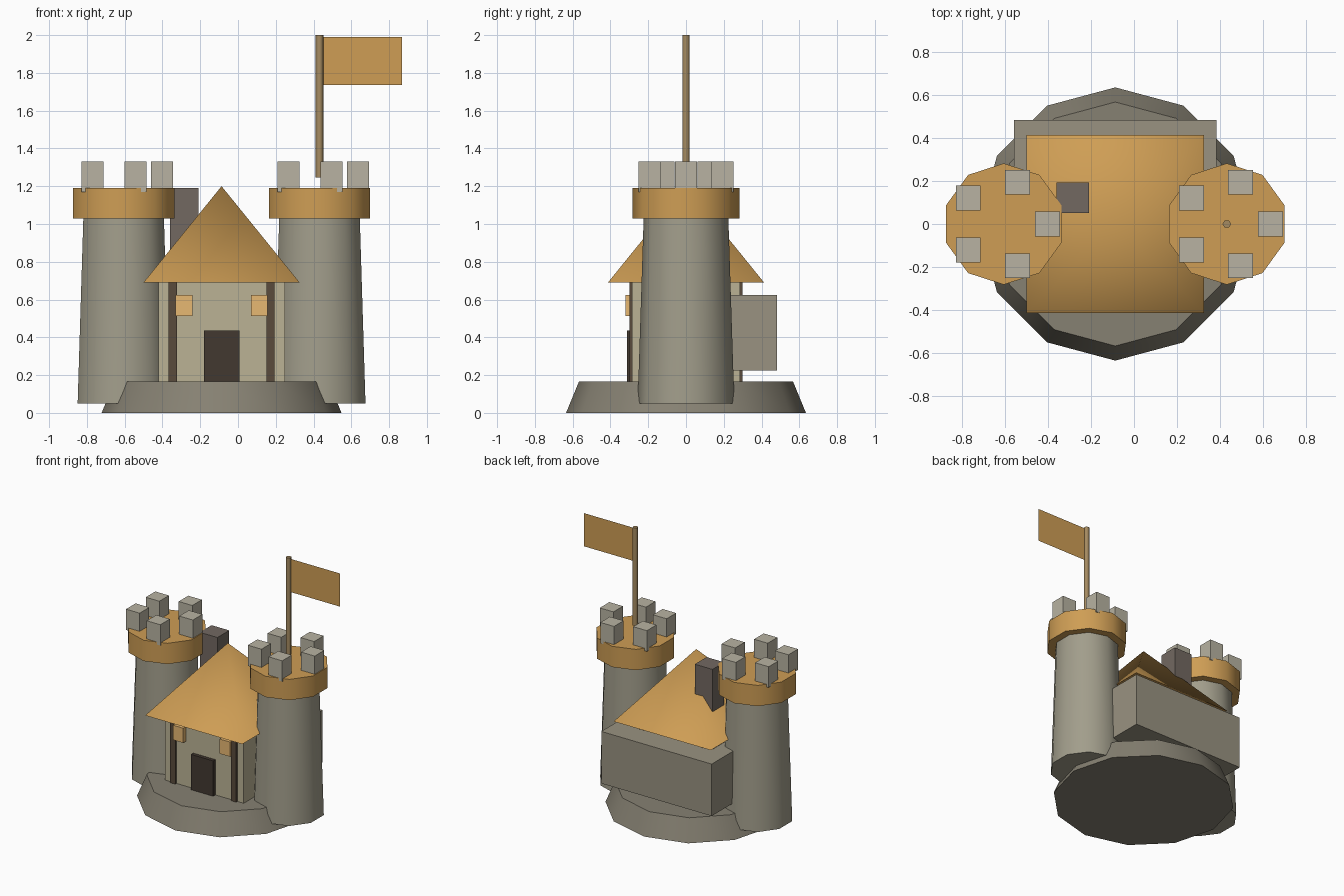
import bpy
from math import radians, cos, sin, tau

if "Cube" in bpy.data.objects:
    bpy.data.objects.remove(bpy.data.objects["Cube"])

CX = -0.087          # shared centre line of the keep
TOWER_DX = 0.5185    # tower offset either side of it


def material(name, rgb):
    m = bpy.data.materials.new(name)
    m.diffuse_color = (*rgb, 1)
    m.use_nodes = True
    m.node_tree.nodes["Principled BSDF"].inputs["Base Color"].default_value = m.diffuse_color
    return m


STONE = material("stone", (0.36, 0.34, 0.26))
DARK_STONE = material("dark_stone", (0.24, 0.22, 0.17))
PALE_STONE = material("pale_stone", (0.48, 0.45, 0.36))
WALL = material("plaster", (0.50, 0.45, 0.30))
HALL = material("hall_stone", (0.32, 0.29, 0.22))
ORANGE = material("orange", (0.62, 0.34, 0.09))
GLOW = material("window_glow", (0.80, 0.48, 0.17))
POLE = material("pole_wood", (0.38, 0.26, 0.12))
TIMBER = material("timber", (0.10, 0.07, 0.045))
DOOR = material("door_wood", (0.055, 0.04, 0.03))
CHIMNEY = material("chimney_stone", (0.17, 0.14, 0.12))


def finish(name, mat):
    ob = bpy.context.object
    ob.name = name
    ob.data.materials.append(mat)
    return ob


def box(name, x, y, z, mat):
    """Box from (min, max) pairs."""
    bpy.ops.mesh.primitive_cube_add(
        size=1, location=[sum(p) / 2 for p in (x, y, z)])
    ob = finish(name, mat)
    ob.scale = [b - a for a, b in (x, y, z)]
    bpy.ops.object.transform_apply(location=False, rotation=False)
    return ob


def cone(name, x, sides, r1, r2, z, mat, turn=0, smooth=40):
    bpy.ops.mesh.primitive_cone_add(
        vertices=sides, radius1=r1, radius2=r2, depth=z[1] - z[0],
        location=(x, 0, sum(z) / 2), rotation=(0, 0, radians(turn)))
    ob = finish(name, mat)
    bpy.ops.object.shade_smooth_by_angle(angle=radians(smooth))
    return ob


# Mound
cone("base_mound", CX, 12, 0.635, 0.567, (0, 0.165), DARK_STONE)

# Towers with caps and battlements
for side, s in (("left", -1), ("right", 1)):
    tx = CX + s * TOWER_DX
    cone(f"{side}_tower", tx, 10, 0.256, 0.222, (0.05, 1.10), STONE)
    cone(f"{side}_tower_cap", tx, 10, 0.282, 0.282, (1.03, 1.19), ORANGE)
    for i in range(5):
        a = tau * i / 5
        mx, my, h = tx + 0.204 * cos(a), 0.204 * sin(a), 0.058
        box(f"{side}_merlon_{i + 1}", (mx - h, mx + h), (my - h, my + h),
            (1.17, 1.33), PALE_STONE)

# House walls, rear hall, roof and chimney
box("house_walls", (CX - 0.335, CX + 0.335), (-0.285, 0.285), (0.14, 0.70), WALL)
box("rear_hall", (CX - 0.47, CX + 0.47), (0.12, 0.483), (0.225, 0.625), HALL)
cone("house_roof", CX, 4, 0.4135 * 2 ** 0.5, 0, (0.69, 1.20), ORANGE, 45, 75)
box("chimney", (-0.36, -0.21), (0.05, 0.193), (0.80, 1.19), CHIMNEY)

# Corner posts and windows, mirrored about the centre line
for side, s in (("left", -1), ("right", 1)):
    px, wx = CX + s * 0.259, CX + s * 0.199
    for end, e in (("front", -1), ("back", 1)):
        box(f"{end}_{side}_post", (px - 0.022, px + 0.022),
            (e * 0.278 - 0.022, e * 0.278 + 0.022), (0.16, 0.695), TIMBER)
    box(f"{side}_window", (wx - 0.044, wx + 0.044), (-0.32, -0.28),
        (0.512, 0.625), GLOW)
box("door", (CX - 0.094, CX + 0.094), (-0.312, -0.27), (0.15, 0.437), DOOR)

# Flag: hexagonal pole and a single flat sheet
fx = CX + TOWER_DX
cone("flag_pole", fx, 6, 0.02, 0.02, (1.247, 2.0), POLE, 30, 61)
bpy.ops.mesh.primitive_plane_add(size=1, location=(0.659, 0, 1.8625),
                                 rotation=(radians(90), 0, 0))
flag = finish("flag", ORANGE)
flag.scale = (0.42, 0.255, 1)
